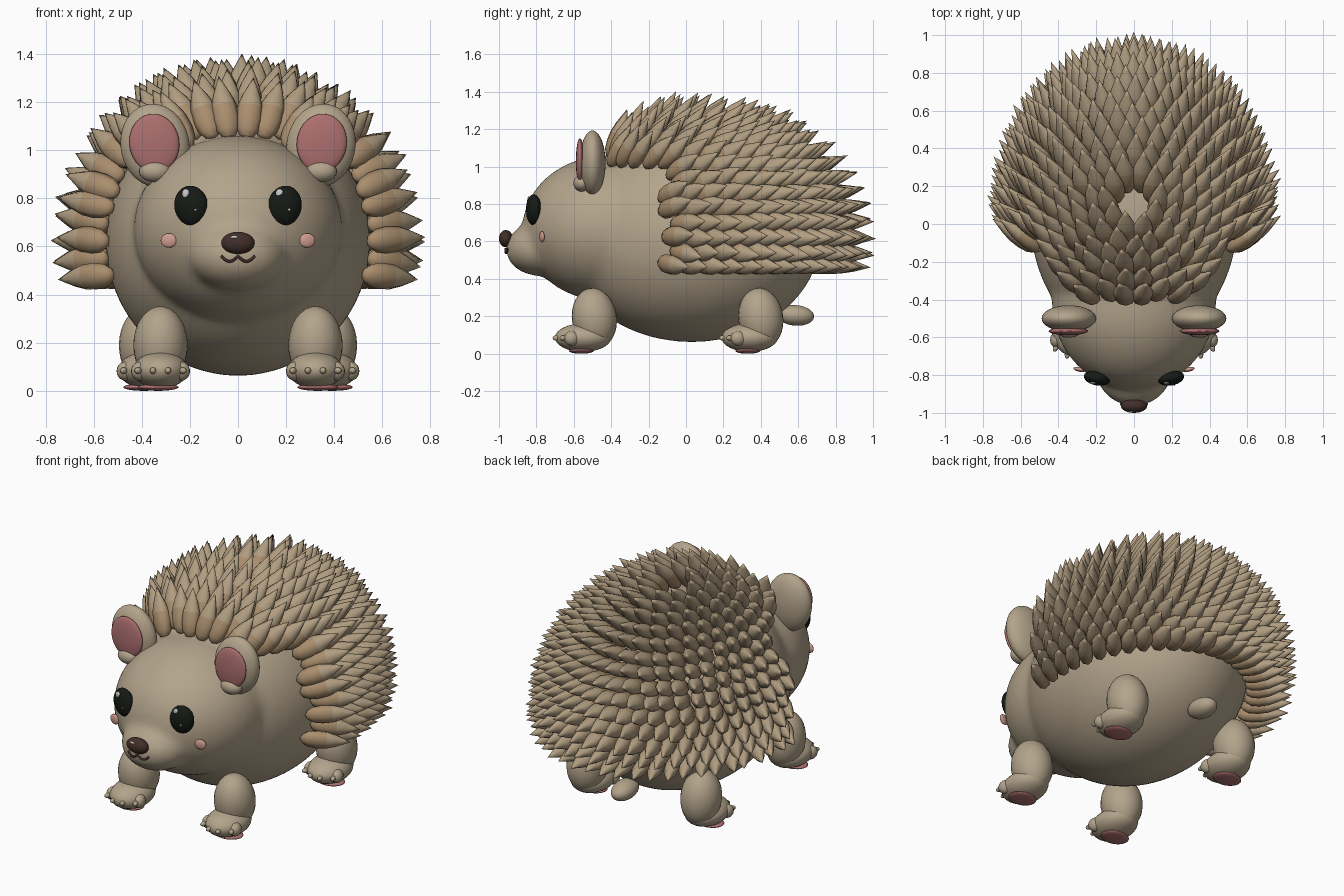
import bpy, bmesh, math, random
from mathutils import Vector, Matrix

if "Cube" in bpy.data.objects:
    bpy.data.objects.remove(bpy.data.objects["Cube"])

random.seed(4)


def material(name, rgb):
    m = bpy.data.materials.new(name)
    m.diffuse_color = (*rgb, 1)
    m.use_nodes = True
    m.node_tree.nodes["Principled BSDF"].inputs["Base Color"].default_value = m.diffuse_color
    return m


FUR = material("fur", (0.45, 0.37, 0.26))
QUILL = material("quill", (0.44, 0.34, 0.22))
QUILL_BASE = material("quill_base", (0.40, 0.27, 0.155))
PINK = material("pink", (0.42, 0.16, 0.16))
BLUSH = material("blush", (0.62, 0.33, 0.28))
BLACK = material("black", (0.008, 0.01, 0.007))
NOSE = material("nose_brown", (0.055, 0.028, 0.022))
WHITE = material("white", (0.9, 0.9, 0.9))


def finish(name, bm, mats):
    me = bpy.data.meshes.new(name)
    bm.to_mesh(me)
    bm.free()
    for p in me.polygons:
        p.use_smooth = True
    for m in mats:
        me.materials.append(m)
    ob = bpy.data.objects.new(name, me)
    bpy.context.collection.objects.link(ob)
    return ob


def add_ball(bm, c, r, rot=(0, 0, 0), seg=24):
    mat = Matrix.Translation(c)
    for angle, axis in zip(rot, "ZYX"):
        mat = mat @ Matrix.Rotation(math.radians(angle), 4, axis)
    mat = mat @ Matrix.Diagonal((*r, 1))
    bmesh.ops.create_uvsphere(bm, u_segments=seg, v_segments=seg * 2 // 3, radius=1, matrix=mat)


def ball(name, c, r, mat, rot=(0, 0, 0), seg=24):
    bm = bmesh.new()
    add_ball(bm, c, r, rot, seg)
    return finish(name, bm, [mat])


# Body, head and snout blended into one skin
BC, BR = Vector((0, 0.03, 0.62)), Vector((0.55, 0.69, 0.558))
bm = bmesh.new()
add_ball(bm, BC, BR, seg=48)
add_ball(bm, (0, -0.42, 0.67), (0.435, 0.455, 0.39), seg=48)
add_ball(bm, (0, -0.78, 0.56), (0.2, 0.185, 0.145), seg=32)
body = finish("body_and_head", bm, [FUR])
rm = body.modifiers.new("blend", "REMESH")
rm.mode, rm.voxel_size, rm.use_smooth_shade = "VOXEL", 0.022, True
sm = body.modifiers.new("soften", "SMOOTH")
sm.factor, sm.iterations = 0.5, 10

# Nose, mouth and tail
ball("nose", (0, -0.963, 0.615), (0.07, 0.037, 0.046), NOSE)
ball("nose_shine", (-0.015, -0.99, 0.638), (0.018, 0.006, 0.006), WHITE, seg=12)
ball("tail", (0, 0.585, 0.205), (0.065, 0.1, 0.055), FUR, (0, 0, -5))
cu = bpy.data.curves.new("mouth", "CURVE")
cu.dimensions, cu.bevel_depth, cu.bevel_resolution = "3D", 0.006, 2
sp = cu.splines.new("POLY")
sp.points.add(16)
for i, p in enumerate(sp.points):
    x = -0.07 + 0.14 * i / 16
    y = -0.785 - 0.18 * math.sqrt(1 - (x / 0.2) ** 2)
    p.co = (x, y, 0.56 - 0.022 * abs(math.sin(math.pi * x / 0.07)), 1)
mouth = bpy.data.objects.new("mouth", cu)
bpy.context.collection.objects.link(mouth)
cu.materials.append(NOSE)

for s, side in ((-1, "left"), (1, "right")):
    # Face
    ball(side + "_eye", (s * 0.195, -0.815, 0.77), (0.071, 0.04, 0.083), BLACK, (s * 10, s * 8, 0))
    ball(side + "_eye_shine", (s * 0.195 - 0.022, -0.842, 0.82), (0.016, 0.007, 0.02), WHITE, seg=12)
    ball(side + "_eye_glint", (s * 0.195 + 0.018, -0.852, 0.753), (0.006, 0.005, 0.006), WHITE, seg=8)
    ball(side + "_cheek", (s * 0.288, -0.77, 0.625), (0.034, 0.012, 0.03), BLUSH, (s * 12, 0, 0))
    # Ears
    ball(side + "_ear", (s * 0.345, -0.5, 1.02), (0.143, 0.07, 0.174), FUR, (0, s * 10, 0), 32)
    ball(side + "_inner_ear", (s * 0.348, -0.567, 1.03), (0.104, 0.022, 0.122), PINK, (0, s * 8, 0))
    ball(side + "_ear_lobe", (s * 0.345, -0.557, 0.912), (0.066, 0.045, 0.045), FUR)

    # Legs with foot, toes, claws and pad
    for end, x, y in (("front", 0.322, -0.49), ("hind", 0.382, 0.4)):
        bm = bmesh.new()
        add_ball(bm, (s * x, y, 0.19), (0.113, 0.12, 0.162), (0, 0, 8))
        add_ball(bm, (s * x, y - 0.06, 0.086), (0.115, 0.15, 0.076))
        for k in range(4):
            u = k - 1.5
            tx, ty = s * x + u * 0.057, y - 0.16 + 0.018 * u * u
            add_ball(bm, (tx, ty, 0.082), (0.036, 0.044, 0.04), (u * 14, 0, 0), 16)
            add_ball(bm, (tx + u * 0.005, ty - 0.046, 0.084), (0.014, 0.022, 0.014), (u * 14, 0, 0), 12)
        finish(f"{side}_{end}_leg", bm, [FUR])
        ball(f"{side}_{end}_pad", (s * (x + 0.01), y - 0.07, 0.015), (0.085, 0.066, 0.015), PINK)

# Quills: plump leaf shapes with a short point, set in staggered rings over the back
PROFILE = [(0.05, 0.5), (0.15, 0.85), (0.32, 1.0), (0.52, 0.95), (0.7, 0.68), (0.87, 0.3)]
SIDES = 8


def add_quill(bm, base, direction, normal, length, width):
    side = direction.cross(normal)
    side = side.normalized() if side.length > 0.05 else Vector((1, 0, 0))
    up = side.cross(direction).normalized()
    start = bm.verts.new(base)
    tip = bm.verts.new(base + direction * length)
    rings = []
    for t, r in PROFILE:
        c = base + direction * (t * length)
        rings.append([bm.verts.new(c + side * (math.cos(a) * r * width) + up * (math.sin(a) * r * width * 0.75))
                      for a in (2 * math.pi * k / SIDES for k in range(SIDES))])
    for k in range(SIDES):
        j = (k + 1) % SIDES
        bm.faces.new((start, rings[0][j], rings[0][k])).material_index = 1
        for i in range(len(rings) - 1):
            f = bm.faces.new((rings[i][k], rings[i][j], rings[i + 1][j], rings[i + 1][k]))
            f.material_index = 1 if i < 3 else 0
        bm.faces.new((rings[-1][k], rings[-1][j], tip))


bm = bmesh.new()
ROWS = 14
for row in range(ROWS):
    lat = math.radians(-14 + 92 * row / (ROWS - 1))
    count = max(10, round(2 * math.pi * 0.62 * math.cos(lat) / 0.079))
    for k in range(count):
        lon = 2 * math.pi * (k + 0.5 * (row % 2)) / count
        d = Vector((math.cos(lat) * math.sin(lon), math.cos(lat) * math.cos(lon), math.sin(lat)))
        n = Vector(d[i] / BR[i] for i in range(3)).normalized()
        p = BC + Vector(d[i] * BR[i] for i in range(3))
        # front hairline sits further forward on the crown than on the flanks
        roll = math.degrees(math.atan2(p.z - BC.z, abs(p.x)))
        b = min(1, max(0, (roll - 36) / 18))
        if p.y < -0.15 - 0.27 * b * b * (3 - 2 * b):
            continue
        jitter = Vector(random.uniform(-0.06, 0.06) for _ in range(3))
        direction = (n * 0.85 + Vector((0, 0.75, 0)) + jitter).normalized()
        if row == 0:
            direction.z = max(direction.z, -0.08)
            direction.normalize()
        add_quill(bm, p, direction, n, random.uniform(0.275, 0.3), 0.056)
bmesh.ops.recalc_face_normals(bm, faces=bm.faces)
finish("quills", bm, [QUILL, QUILL_BASE])
